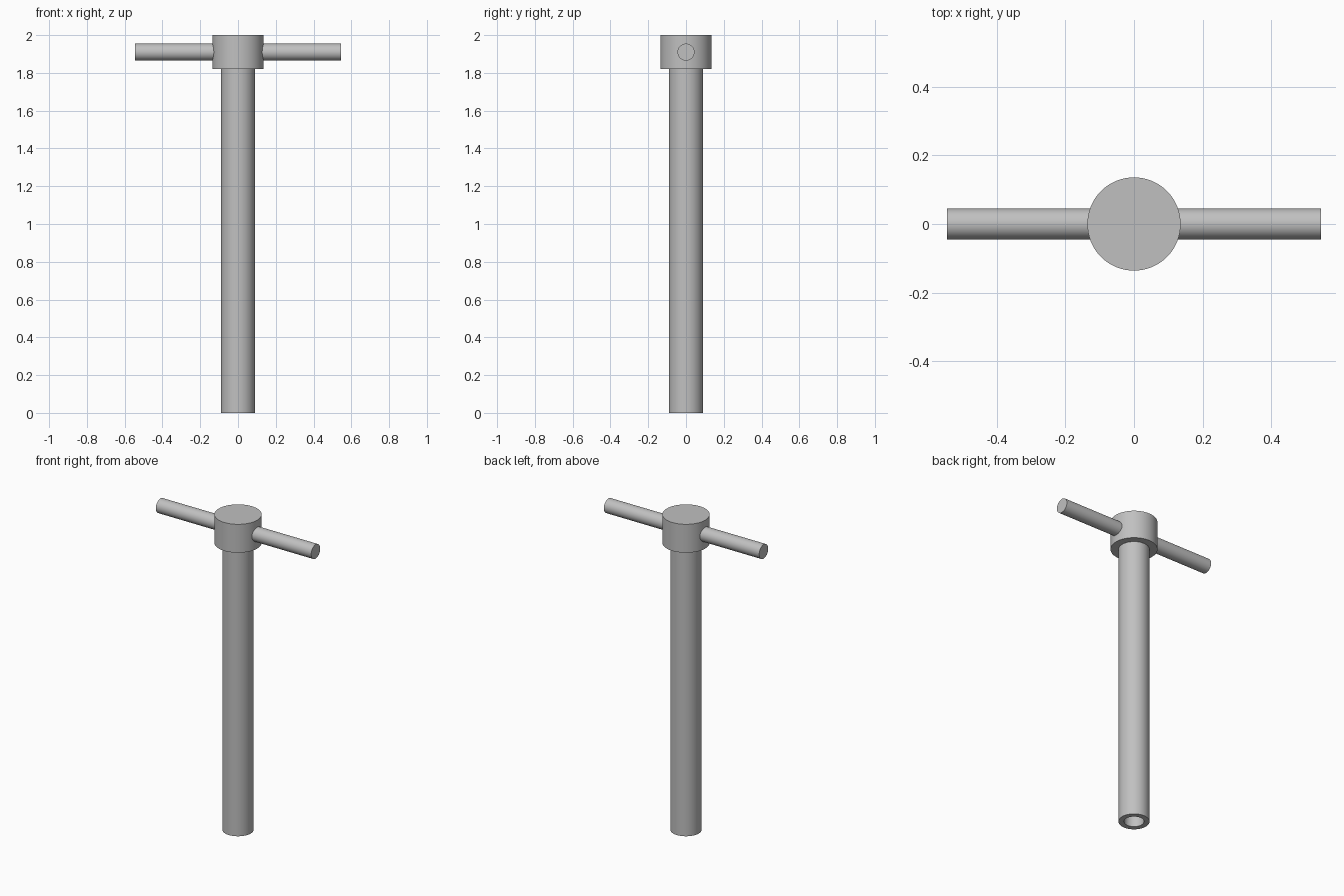
import bpy, math

old = bpy.data.objects.get("Cube")
if old:
    bpy.data.objects.remove(old, do_unlink=True)

steel = bpy.data.materials.new("grey steel")
steel.use_nodes = True
COLOUR = (0.53, 0.53, 0.53, 1)
steel.diffuse_color = COLOUR
steel.node_tree.nodes["Principled BSDF"].inputs["Base Color"].default_value = COLOUR


def finish(obj, name):
    obj.name = name
    obj.data.materials.append(steel)
    bpy.ops.object.shade_smooth_by_angle(angle=math.radians(30))
    return obj


def rod(name, radius, length, z, turn=0):
    bpy.ops.mesh.primitive_cylinder_add(vertices=64, radius=radius, depth=length,
                                        location=(0, 0, z), rotation=(0, turn, 0))
    return finish(bpy.context.object, name)


def tube(name, outer, inner, bottom, top):
    # closed ring profile spun round the z axis
    profile = [(inner, bottom), (outer, bottom), (outer, top), (inner, top)]
    sides = 64
    verts, faces = [], []
    for i in range(sides):
        a = math.tau * i / sides
        verts += [(r * math.cos(a), r * math.sin(a), z) for r, z in profile]
        j = (i + 1) % sides
        for k in range(4):
            n = (k + 1) % 4
            faces.append((4 * i + k, 4 * j + k, 4 * j + n, 4 * i + n))
    mesh = bpy.data.meshes.new(name)
    mesh.from_pydata(verts, [], faces)
    obj = bpy.data.objects.new(name, mesh)
    bpy.context.collection.objects.link(obj)
    bpy.ops.object.select_all(action="DESELECT")
    bpy.context.view_layer.objects.active = obj
    obj.select_set(True)
    return finish(obj, name)


# Hollow shaft, solid head and the cross bar through it
tube("shaft", 0.09, 0.058, 0, 1.82)
rod("head", 0.136, 0.18, 1.91)
rod("cross_bar", 0.045, 1.09, 1.91, math.pi / 2)
